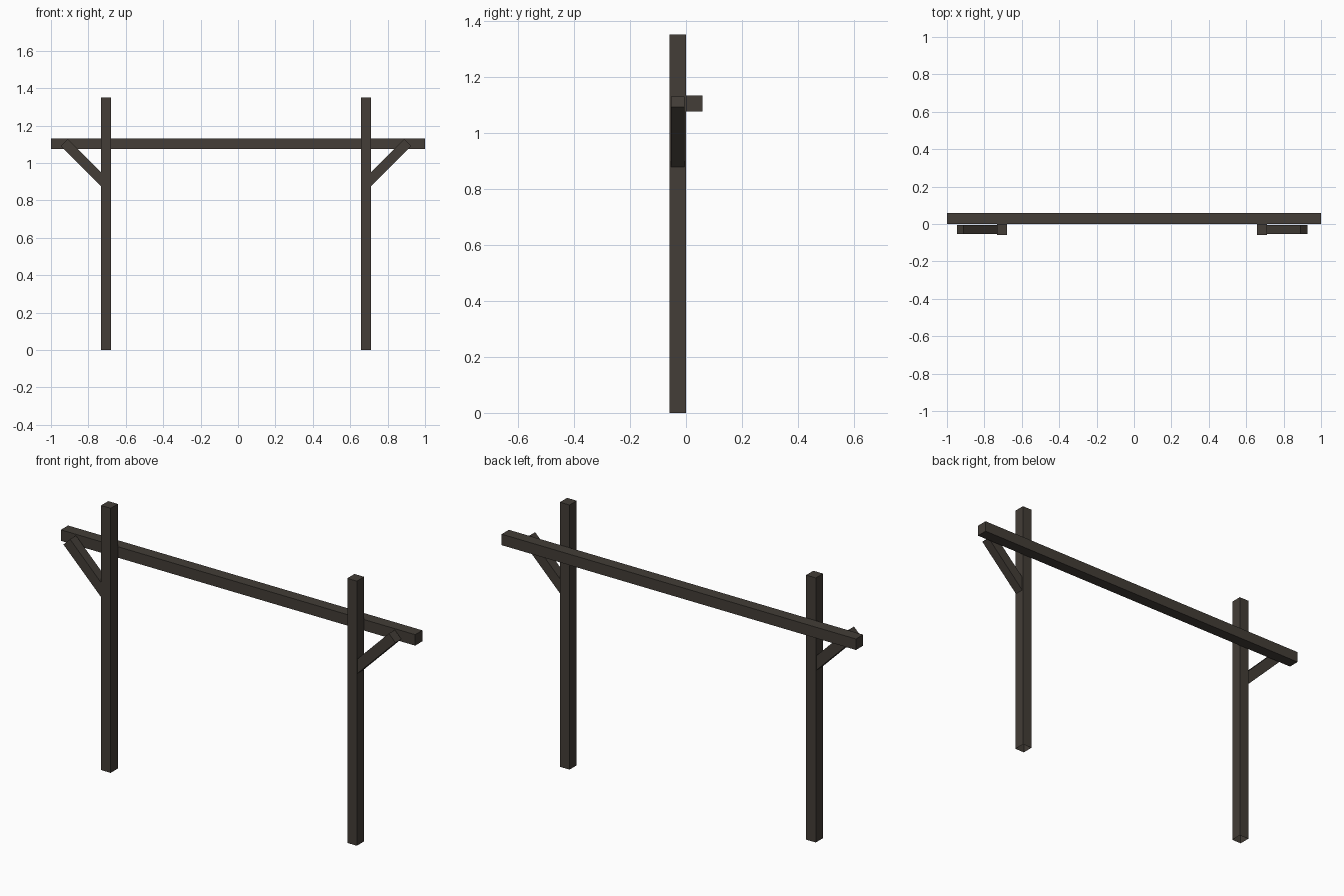
import bpy, bmesh
from mathutils import Matrix, Vector

if "Cube" in bpy.data.objects:
    bpy.data.objects.remove(bpy.data.objects["Cube"])

wood = bpy.data.materials.new("dark_weathered_wood")
wood.diffuse_color = (0.056, 0.047, 0.038, 1)
wood.use_nodes = True
wood.node_tree.nodes["Principled BSDF"].inputs["Base Color"].default_value = wood.diffuse_color


def prism(name, profile, y0, y1, open_bottom=False):
    """Extrude an x-z outline from y0 to y1."""
    bm = bmesh.new()
    face = bm.faces.new([bm.verts.new((x, y0, z)) for x, z in profile])
    ext = bmesh.ops.extrude_face_region(bm, geom=[face], use_keep_orig=True)
    verts = [g for g in ext["geom"] if isinstance(g, bmesh.types.BMVert)]
    bmesh.ops.translate(bm, verts=verts, vec=(0, y1 - y0, 0))
    bmesh.ops.recalc_face_normals(bm, faces=bm.faces)
    if open_bottom:
        low = [f for f in bm.faces if f.normal.z < -0.9]
        bmesh.ops.delete(bm, geom=low, context='FACES_ONLY')
    me = bpy.data.meshes.new(name)
    bm.to_mesh(me)
    bm.free()
    me.materials.append(wood)
    ob = bpy.data.objects.new(name, me)
    bpy.context.collection.objects.link(ob)
    return ob


def rect(x0, x1, z0, z1):
    return [(x0, z0), (x1, z0), (x1, z1), (x0, z1)]


# long horizontal beam behind the posts
prism("crossbeam", rect(-1, 1, 1.076, 1.132), 0, 0.058)

# posts and their outward 45 degree braces (pair sits slightly left of centre)
shift, half_gap, half_w = -0.0105, 0.695, 0.027
for side, label in ((-1, "left"), (1, "right")):
    px = shift + side * half_gap
    prism(label + "_post", rect(px - half_w, px + half_w, 0, 1.35),
          -0.058, 0, open_bottom=True)
    outline = [(0.027, 0.877), (0.242, 1.092), (0.205, 1.129), (-0.010, 0.914)]
    prism(label + "_brace", [(px + side * x, z) for x, z in outline],
          -0.054, -0.006)
